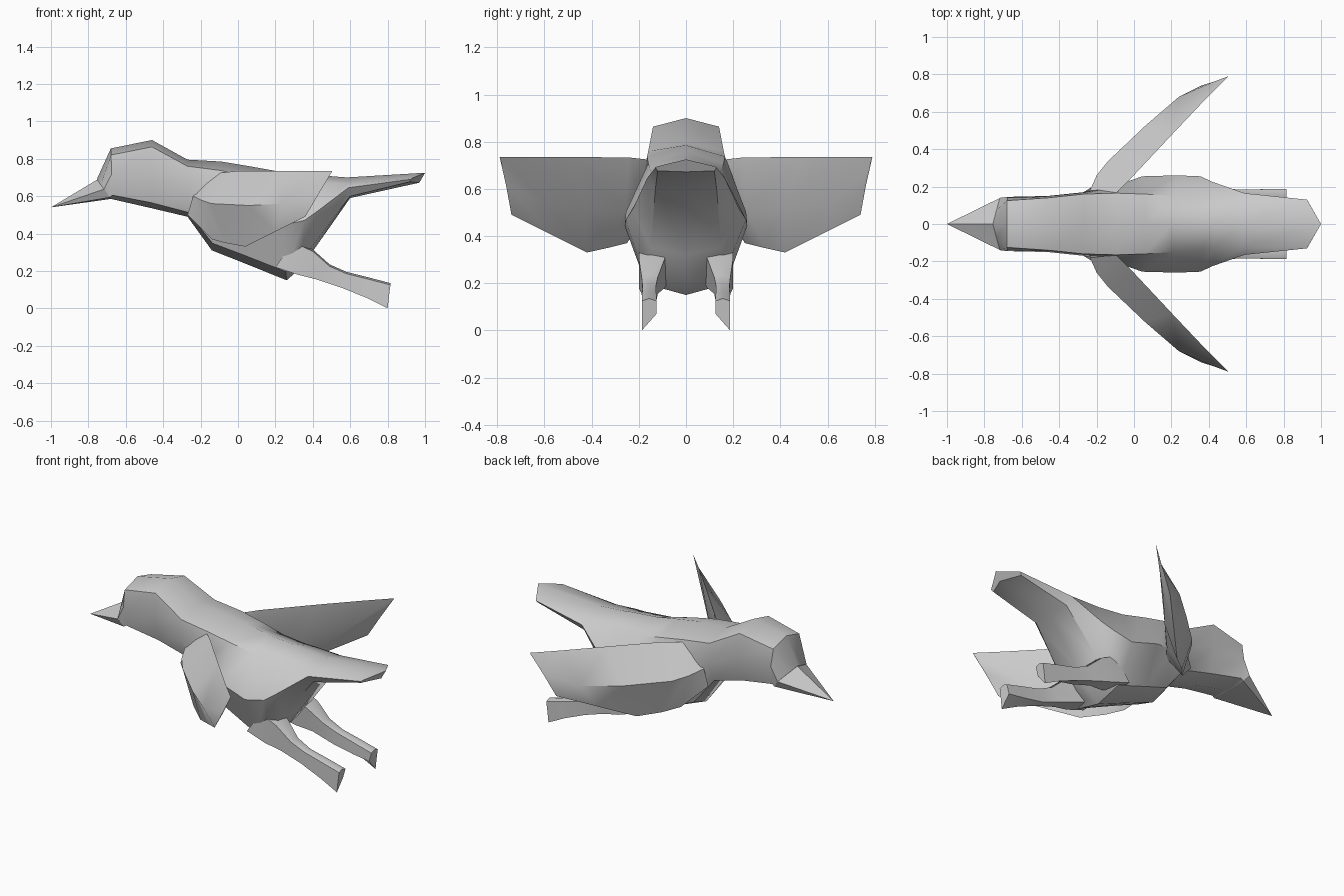
import bpy, bmesh, math
from mathutils import Vector

if "Cube" in bpy.data.objects:
    bpy.data.objects.remove(bpy.data.objects["Cube"])


def loft(name, rings):
    """Skin a list of equal-sized point rings, cap both ends, smooth by angle."""
    bm = bmesh.new()
    vs = [[bm.verts.new(p) for p in r] for r in rings]
    n = len(vs[0])
    for a, b in zip(vs, vs[1:]):
        for i in range(n):
            j = (i + 1) % n
            bm.faces.new((a[i], a[j], b[j], b[i]))
    bm.faces.new(vs[0])
    bm.faces.new(vs[-1])
    bmesh.ops.remove_doubles(bm, verts=bm.verts, dist=0.0005)
    bmesh.ops.recalc_face_normals(bm, faces=bm.faces)
    me = bpy.data.meshes.new(name)
    bm.to_mesh(me)
    bm.free()
    ob = bpy.data.objects.new(name, me)
    bpy.context.collection.objects.link(ob)
    bpy.ops.object.select_all(action='DESELECT')
    ob.select_set(True)
    bpy.context.view_layer.objects.active = ob
    bpy.ops.object.shade_smooth_by_angle(angle=math.radians(42))
    return ob


def body_ring(xt, zt, xb, zb, wt, ws, wb, bow=0.0):
    """Symmetric eight-sided section between a top point and a bottom point."""
    top, bot = Vector((xt, 0, zt)), Vector((xb, 0, zb))
    h = (top - bot).length
    half = []
    for f, w, drop in ((.1, wt, .035), (.5, ws, .04), (.92, wb, 0)):
        p = top.lerp(bot, max(f, min(drop / h, .9)) if h > 0 else f)
        half.append(Vector((p.x - bow, w, p.z)))
    mirrored = [Vector((p.x, -p.y, p.z)) for p in reversed(half)]
    return [top] + half + [bot] + mirrored


def both_sides(name, rings):
    for side, s in (("left", 1), ("right", -1)):
        loft(side + "_" + name, [[(x, y * s, z) for x, y, z in r] for r in rings])


# Head, torso and tail in one skin
loft("body", [body_ring(*s) for s in (
    (-.755, .69, -.68, .585, .075, .14, .125),
    (-.68, .855, -.67, .583, .125, .145, .125),
    (-.46, .90, -.46, .535, .14, .15, .11),
    (-.27, .795, -.27, .49, .16, .17, .11),
    (-.09, .785, -.14, .31, .165, .20, .12),
    (.06, .76, .03, .243, .16, .255, .14),
    (.20, .735, .26, .15, .15, .26, .17),
    (.37, .72, .34, .22, .135, .255, .17),
    (.43, .712, .41, .32, .13, .225, .15),
    (.58, .70, .60, .59, .125, .165, .13),
    (1.0, .725, .97, .672, .125, .13, .12, .055),
)])

# Pointed beak
loft("beak", [body_ring(-1, .54, -1, .54, 0, 0, 0),
              body_ring(-.75, .69, -.68, .585, .075, .14, .125)])

# Wings: rings run trailing edge, front bulge, lower edge, inner face
both_sides("wing", [
    [(-.16, .15, .69), (-.24, .17, .60), (-.27, .17, .50), (-.17, .13, .55)],
    [(-.09, .17, .725), (-.20, .26, .58), (-.14, .25, .37), (-.09, .17, .50)],
    [(-.02, .24, .733), (-.14, .335, .56), (-.07, .33, .35), (-.02, .26, .50)],
    [(.20, .475, .735), (.06, .525, .55), (.04, .42, .33), (.13, .42, .52)],
    [(.38, .665, .735), (.24, .68, .56), (.20, .58, .41), (.30, .61, .55)],
    [(.505, .79, .735), (.43, .762, .61), (.36, .74, .49), (.43, .752, .61)],
])


def leg_ring(xt, zt, xb, zb, y0, y1, skew=0.0):
    """Six-sided leg section; the inner lower edge is lifted by skew."""
    xm, zm, ym = (xt + xb) / 2, (zt + zb) / 2, (y0 + y1) / 2
    return [(xt, y0, zt - .01), (xt, ym, zt), (xt, y1, zt - .01),
            (xm, y1, zm), (xb, y1, zb), (xb, y0, zb + skew)]


# Trailing legs with flared ends
both_sides("leg", [leg_ring(*s) for s in (
    (.30, .36, .20, .22, .07, .20),
    (.40, .315, .32, .18, .09, .20),
    (.49, .235, .42, .155, .12, .188),
    (.58, .195, .555, .11, .128, .184),
    (.70, .165, .69, .055, .126, .186, .03),
    (.815, .135, .80, .0, .125, .187, .07),
)])
